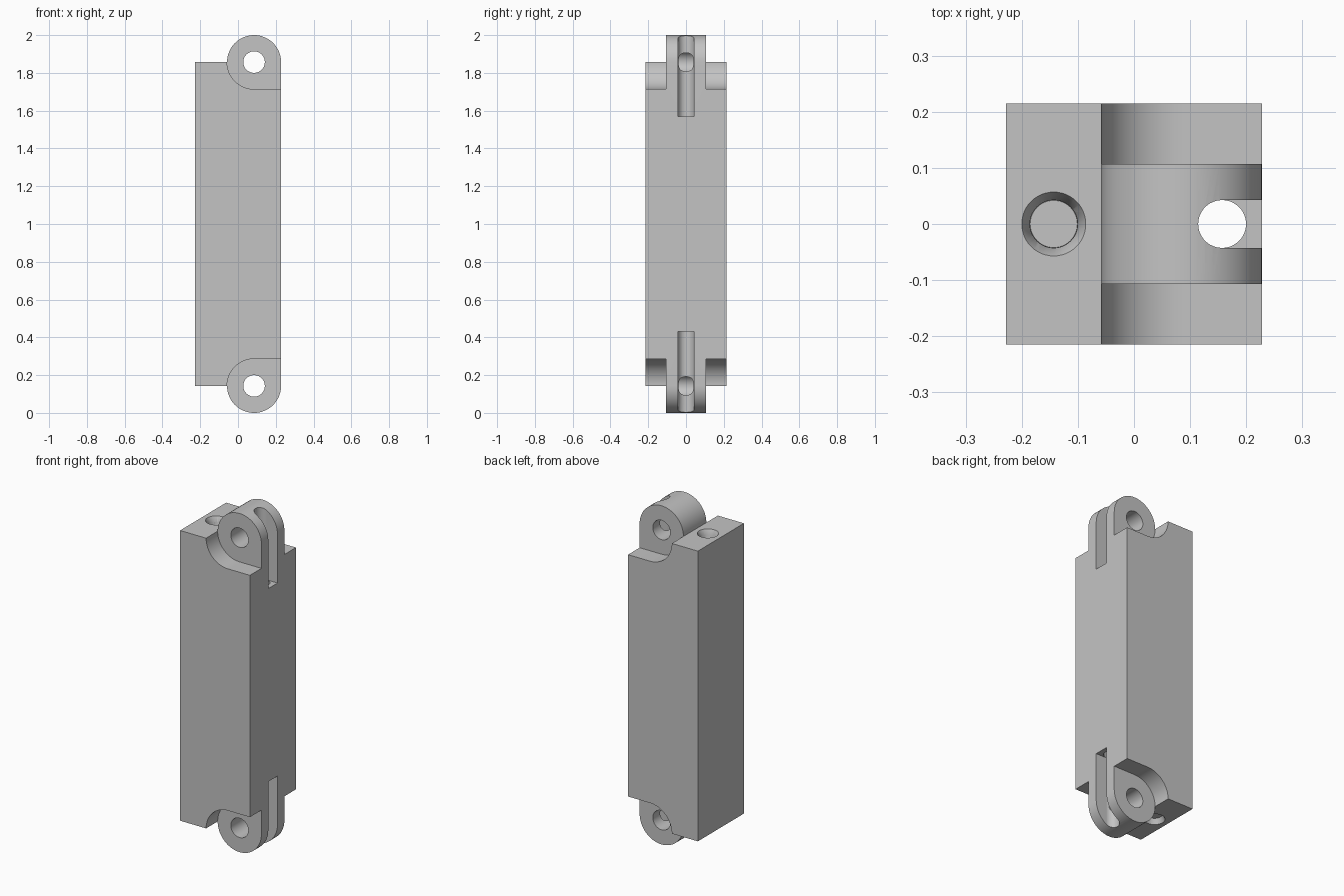
import bpy, bmesh
from math import pi, sin, cos, radians
from mathutils import Matrix, Vector

cube = bpy.data.objects.get("Cube")
if cube:
    bpy.data.objects.remove(cube, do_unlink=True)

W, D, H = 0.228, 0.215, 2.0      # half width, half depth, height
R = 0.143                        # knuckle radius
CX, CZ = W - R, H - R            # upper knuckle centre
TONGUE = 0.107                   # half thickness of the knuckles
HOLE, SEG = 0.043, 48

grey = bpy.data.materials.new("plain grey")
grey.use_nodes = True
colour = (0.55, 0.55, 0.55, 1)
grey.diffuse_color = colour
grey.node_tree.nodes["Principled BSDF"].inputs["Base Color"].default_value = colour


def make_object(name, bm):
    bmesh.ops.recalc_face_normals(bm, faces=bm.faces)
    mesh = bpy.data.meshes.new(name)
    bm.to_mesh(mesh)
    bm.free()
    mesh.materials.append(grey)
    obj = bpy.data.objects.new(name, mesh)
    bpy.context.collection.objects.link(obj)
    return obj


def prism(name, points, y0, y1):
    """Extrude an x-z outline along y."""
    bm = bmesh.new()
    face = bm.faces.new([bm.verts.new((x, y0, z)) for x, z in points])
    new = bmesh.ops.extrude_face_region(bm, geom=[face])["geom"]
    verts = [v for v in new if isinstance(v, bmesh.types.BMVert)]
    bmesh.ops.translate(bm, verts=verts, vec=(0, y1 - y0, 0))
    return make_object(name, bm)


def cylinder(name, centre, r1, r2, length, turn=0):
    bm = bmesh.new()
    place = Matrix.Translation(Vector(centre)) @ Matrix.Rotation(turn, 4, "X")
    bmesh.ops.create_cone(bm, cap_ends=True, segments=SEG, radius1=r1,
                          radius2=r2, depth=length, matrix=place)
    return make_object(name, bm)


def arc(start, end, steps):
    angles = [radians(start + (end - start) * i / steps) for i in range(steps + 1)]
    return [(CX + R * cos(a), CZ + R * sin(a)) for a in angles]


def flip(points):
    return [(x, H - z) for x, z in points]


# Link body with a rounded knuckle at each end
top = arc(0, 180, 32) + [(-W, CZ)]
body = prism("link_body", top + flip(top)[::-1], -D, D)

cutters = []
# Curved recesses on both sides of each knuckle
recess = arc(180, 270, 16) + [(W + 0.1, CZ - R), (W + 0.1, H + 0.1), (CX - R, H + 0.1)]
for outline in (recess, flip(recess)):
    for side in (-1, 1):
        cutters.append(prism("recess_cutter", outline, side * TONGUE, side * (D + 0.1)))

# Long bores running the full height
for x in (-R, 0.157):
    cutters.append(cylinder("bore_cutter", (x, 0, H / 2), HOLE - 0.0004, HOLE - 0.0004, H + 0.2))

slot = [(0.157, 1.57), (W + 0.1, 1.57), (W + 0.1, H + 0.1), (0.157, H + 0.1)]
for outline, z, end in ((slot, CZ, 1), (flip(slot), H - CZ, -1)):
    # Open slot, pin hole and tapered bore mouth at each end
    cutters.append(prism("slot_cutter", outline, -HOLE, HOLE))
    cutters.append(cylinder("pin_cutter", (CX, 0, z), 0.057, 0.057, 1, pi / 2))
    cutters.append(cylinder("taper_cutter", (-R, 0, z - end * 0.005), 0.042, 0.067,
                            0.05, 0 if end > 0 else pi))

for cutter in cutters:
    cutter.hide_render = True
    cut = body.modifiers.new(cutter.name, "BOOLEAN")
    cut.operation, cut.solver, cut.object = "DIFFERENCE", "EXACT", cutter

# Bake the cuts and remove the helpers
graph = bpy.context.evaluated_depsgraph_get()
mesh = bpy.data.meshes.new_from_object(body.evaluated_get(graph))
body.modifiers.clear()
body.data = mesh
for cutter in cutters:
    bpy.data.objects.remove(cutter, do_unlink=True)

# Smooth curved walls, keep the edges crisp
for poly in mesh.polygons:
    poly.use_smooth = True
    poly.material_index = 0
mesh.set_sharp_from_angle(angle=radians(30))
